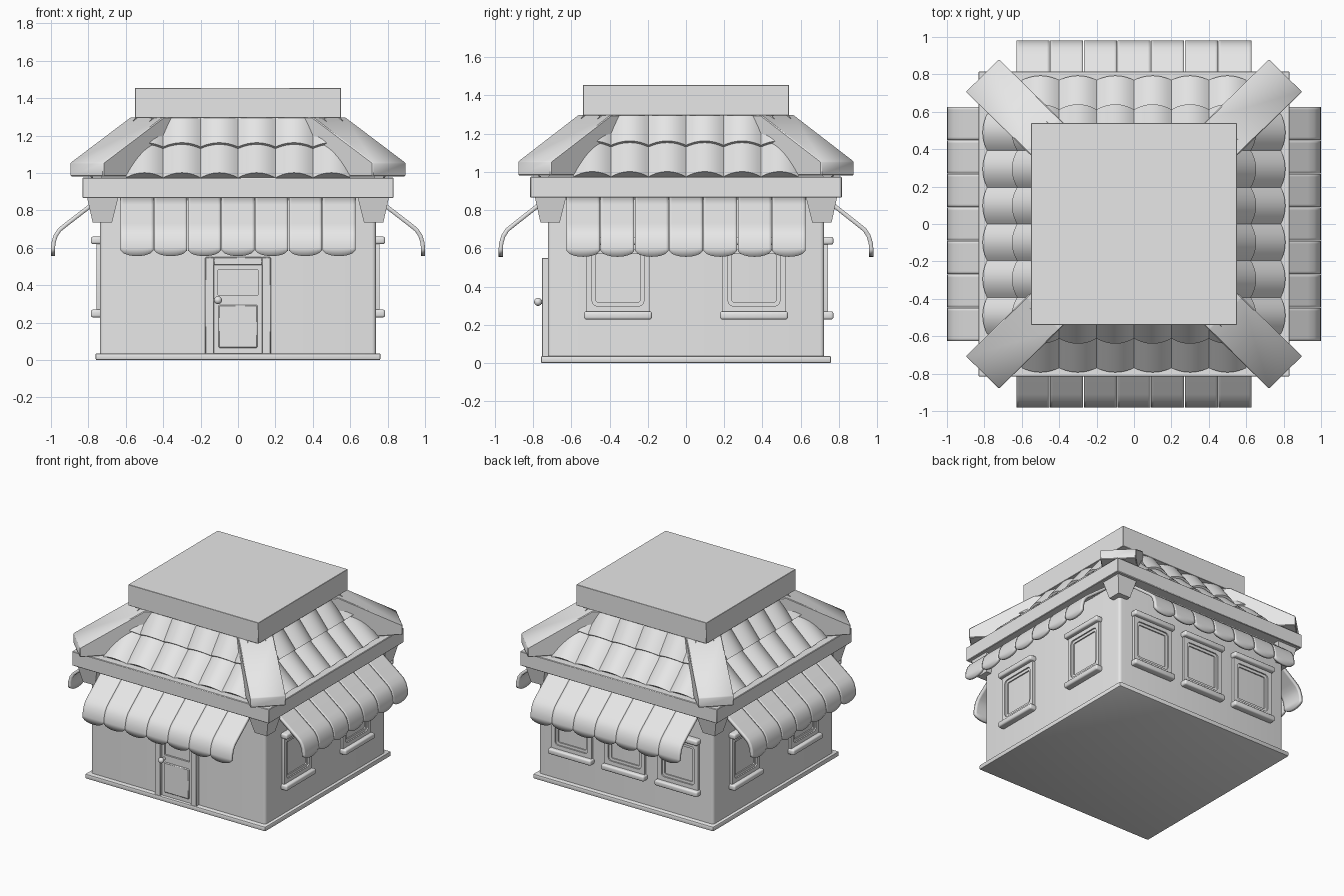
import bpy, bmesh, math
from mathutils import Matrix, Vector

if "Cube" in bpy.data.objects:
    bpy.data.objects.remove(bpy.data.objects["Cube"], do_unlink=True)

plaster = bpy.data.materials.new("light_grey")
plaster.use_nodes = True
grey = (0.8, 0.8, 0.8, 1)
plaster.diffuse_color = grey
plaster.node_tree.nodes["Principled BSDF"].inputs["Base Color"].default_value = grey

DEPTH = 0.98           # house is slightly shallower than wide
SIDES = ("front", "right_side", "back", "left_side")


def finish(name, bm, turn=0.0):
    """Turn a mesh built facing the front onto its side of the house."""
    bmesh.ops.remove_doubles(bm, verts=bm.verts, dist=0.0001)
    bm.transform(Matrix.Scale(DEPTH, 4, (0, 1, 0)) @ Matrix.Rotation(math.radians(turn), 4, "Z"))
    bmesh.ops.recalc_face_normals(bm, faces=bm.faces)
    mesh = bpy.data.meshes.new(name)
    bm.to_mesh(mesh)
    bm.free()
    mesh.materials.append(plaster)
    ob = bpy.data.objects.new(name, mesh)
    bpy.context.collection.objects.link(ob)
    bpy.ops.object.select_all(action="DESELECT")
    ob.select_set(True)
    bpy.context.view_layer.objects.active = ob
    bpy.ops.object.shade_smooth_by_angle(angle=math.radians(35))
    return ob


def box(name, u, d, z, turn=0, bevel=0.004, segments=1, upright=False):
    """Box from ranges: u across, d outward from the centre, z up."""
    bm = bmesh.new()
    bmesh.ops.create_cube(bm, size=1)
    for v in bm.verts:
        v.co = (u[v.co.x > 0], -d[v.co.y < 0], z[v.co.z > 0])
    if bevel:
        edges = [e for e in bm.edges
                 if not upright or abs(e.verts[0].co.z - e.verts[1].co.z) > 0.01]
        bmesh.ops.bevel(bm, geom=edges, offset=bevel, segments=segments,
                        affect="EDGES", profile=0.5)
    return finish(name, bm, turn)


def frustum(name, low, high, z, turn=0):
    """Tapered block; low and high are (u min, u max, d min, d max)."""
    bm = bmesh.new()
    bmesh.ops.create_cube(bm, size=1)
    for v in bm.verts:
        r = high if v.co.z > 0 else low
        v.co = (r[v.co.x > 0], -r[2 + (v.co.y < 0)], z[v.co.z > 0])
    return finish(name, bm, turn)


def ring(name, u, z, size, hole, radius, d, turn=0):
    """Rectangular frame with a round-cornered opening."""
    def outline(half, r):
        pts = []
        for q, (sx, sz) in enumerate(((1, 1), (-1, 1), (-1, -1), (1, -1))):
            for i in range(5):
                a = math.pi / 2 * (q + i / 4)
                pts.append((u + sx * (half[0] - r) + r * math.cos(a),
                            z + sz * (half[1] - r) + r * math.sin(a)))
        return pts
    bm = bmesh.new()
    outer, inner = outline(size, 0.008), outline(hole, radius)
    loops = [[bm.verts.new((x, -dist, h)) for x, h in pts]
             for pts, dist in ((outer, d[0]), (outer, d[1]), (inner, d[1]), (inner, d[0]))]
    for a, b in zip(loops, loops[1:] + loops[:1]):
        for i in range(len(a)):
            j = (i + 1) % len(a)
            bm.faces.new((a[i], a[j], b[j], b[i]))
    return finish(name, bm, turn)


def window(label, u, turn):
    """Framed window with a chunky sill and lintel."""
    mid = 0.445
    ring(label + "_frame", u, mid, (0.17, 0.18), (0.138, 0.146), 0.025, (0.73, 0.757), turn)
    ring(label + "_sash", u, mid, (0.14, 0.15), (0.118, 0.126), 0.01, (0.73, 0.747), turn)
    for part, z in (("sill", (0.228, 0.27)), ("lintel", (0.62, 0.66))):
        box(f"{label}_{part}", (u - 0.181, u + 0.181), (0.72, 0.787), z, turn, 0.012, 3)


def awning(label, half, turn):
    """Seven hanging strips with rounded ends."""
    path = ((0.73, 0.885), (0.80, 0.83), (0.93, 0.73), (0.963, 0.703),
            (0.985, 0.67), (0.997, 0.63), (1.0, 0.60))
    bm = bmesh.new()
    width = 2 * half / 7
    for s in range(7):
        centre = -half + width * (s + 0.5)
        columns = []
        for i in range(13):
            t = i / 6 - 1
            x = centre + t * (width / 2 - 0.002)
            tip = 0.556 + 0.038 * (1 - math.sqrt(max(0, 1 - t * t * 0.96)))
            columns.append([bm.verts.new((x, -d, z)) for d, z in path + ((1.0, tip),)])
        for a, b in zip(columns, columns[1:]):
            for k in range(len(path)):
                bm.faces.new((a[k], b[k], b[k + 1], a[k + 1]))
    ob = finish(label + "_awning", bm, turn)
    thick = ob.modifiers.new("thickness", "SOLIDIFY")
    thick.thickness = 0.022
    # keep the cloth thickness towards the house
    centre = ob.data.polygons[2]
    thick.offset = -1 if centre.normal.z > 0 else 1


def tile_row(name, bottom, top, turn):
    """Six barrel tiles on a slope, trimmed along the hips."""
    (d0, z0), (d1, z1) = bottom, top
    slope = Vector((0, d1 - d0, z1 - z0)).normalized()
    normal = Vector((0, slope.z, -slope.y))
    bm = bmesh.new()
    steps, rows = 12, 8
    for s in range(6):
        grid = []
        for i in range(steps + 1):
            t = 2 * i / steps - 1
            bulge = 0.036 * (1 - t * t)
            line = []
            # first point closes the thick lower lip
            for k in range(-1, rows + 1):
                f = max(k, 0) / rows
                lift = bulge if k >= 0 else -0.03
                d = d0 + (d1 - d0) * f + normal.y * lift
                z = z0 + (z1 - z0) * f + normal.z * lift
                limit = max(d - 0.09, 0.1)
                x = max(-limit, min(limit, -0.6 + 0.2 * (s + 0.5) + 0.1 * t))
                line.append(bm.verts.new((x, -d, max(z, 0.97))))
            grid.append(line)
        for a, b in zip(grid, grid[1:]):
            for k in range(rows + 1):
                bm.faces.new((a[k], b[k], b[k + 1], a[k + 1]))
    bmesh.ops.remove_doubles(bm, verts=bm.verts, dist=0.0005)
    bmesh.ops.dissolve_degenerate(bm, edges=bm.edges, dist=0.0005)
    # fix the facing so every tile points outward
    finish(name, bm, turn)


def hip_beam(name, turn):
    """Thick sloping beam running down a roof corner."""
    profile = ((1.145, 0.982), (1.145, 1.055), (0.69, 1.298), (0.5, 1.298), (0.78, 0.982))
    bm = bmesh.new()
    face = bm.faces.new([bm.verts.new((-0.125, -r, z)) for r, z in profile])
    new = bmesh.ops.extrude_face_region(bm, geom=[face])["geom"]
    bmesh.ops.translate(bm, vec=(0.25, 0, 0),
                        verts=[g for g in new if isinstance(g, bmesh.types.BMVert)])
    bmesh.ops.bevel(bm, geom=bm.edges[:], offset=0.005, segments=1, affect="EDGES")
    finish(name, bm, turn)


# Body
box("base_plinth", (-0.762, 0.762), (-0.775, 0.775), (0, 0.036), bevel=0.008, segments=2)
box("walls", (-0.738, 0.738), (-0.738, 0.738), (0.03, 0.9), bevel=0.022, segments=4, upright=True)
box("eave_beam", (-0.832, 0.832), (-0.832, 0.832), (0.866, 0.975))

# Roof
frustum("roof_core", (-0.74, 0.74, -0.74, 0.74), (-0.44, 0.44, -0.44, 0.44), (0.97, 1.298))
box("roof_cap", (-0.55, 0.55), (-0.55, 0.55), (1.295, 1.455), bevel=0.002)

for n, side in enumerate(SIDES):
    turn = 90 * n
    tile_row(side + "_lower_tiles", (0.785, 0.975), (0.585, 1.155), turn)
    tile_row(side + "_upper_tiles", (0.625, 1.14), (0.49, 1.31), turn)
    hip_beam(f"hip_beam_{n + 1}", turn + 45)
    frustum(f"corner_bracket_{n + 1}", (0.674, 0.777, 0.674, 0.777),
            (0.64, 0.807, 0.64, 0.807), (0.735, 0.87), turn)
    awning(side, 0.64 if n % 2 else 0.63, turn)

# Windows: two on each side wall, three at the back
for n, places in ((1, (-0.363, 0.363)), (3, (-0.363, 0.363)), (2, (-0.45, 0, 0.45))):
    for i, u in enumerate(places):
        window(f"{SIDES[n]}_window_{i + 1}", u, 90 * n)

# Door
for name, u in (("left", (0.128, 0.176)), ("right", (-0.176, -0.128))):
    box(f"door_jamb_{name}", u, (0.73, 0.77), (0.03, 0.55))
box("door_header", (-0.13, 0.13), (0.73, 0.77), (0.508, 0.55))
box("door_leaf", (-0.129, 0.129), (0.73, 0.752), (0.03, 0.335), bevel=0)
ring("door_window_frame", 0, 0.415, (0.129, 0.095), (0.107, 0.067), 0.004, (0.73, 0.752))
box("door_panel", (-0.105, 0.105), (0.74, 0.76), (0.065, 0.295), bevel=0.006)
bm = bmesh.new()
bmesh.ops.create_uvsphere(bm, u_segments=20, v_segments=12, radius=0.021,
                          matrix=Matrix.Translation((-0.107, -0.79, 0.32)))
finish("door_knob", bm)
bm = bmesh.new()
bmesh.ops.create_cone(bm, cap_ends=True, segments=16, radius1=0.011, radius2=0.011, depth=0.05,
                      matrix=Matrix.Translation((-0.107, -0.765, 0.32)) @ Matrix.Rotation(math.pi / 2, 4, "X"))
finish("door_knob_stem", bm)
